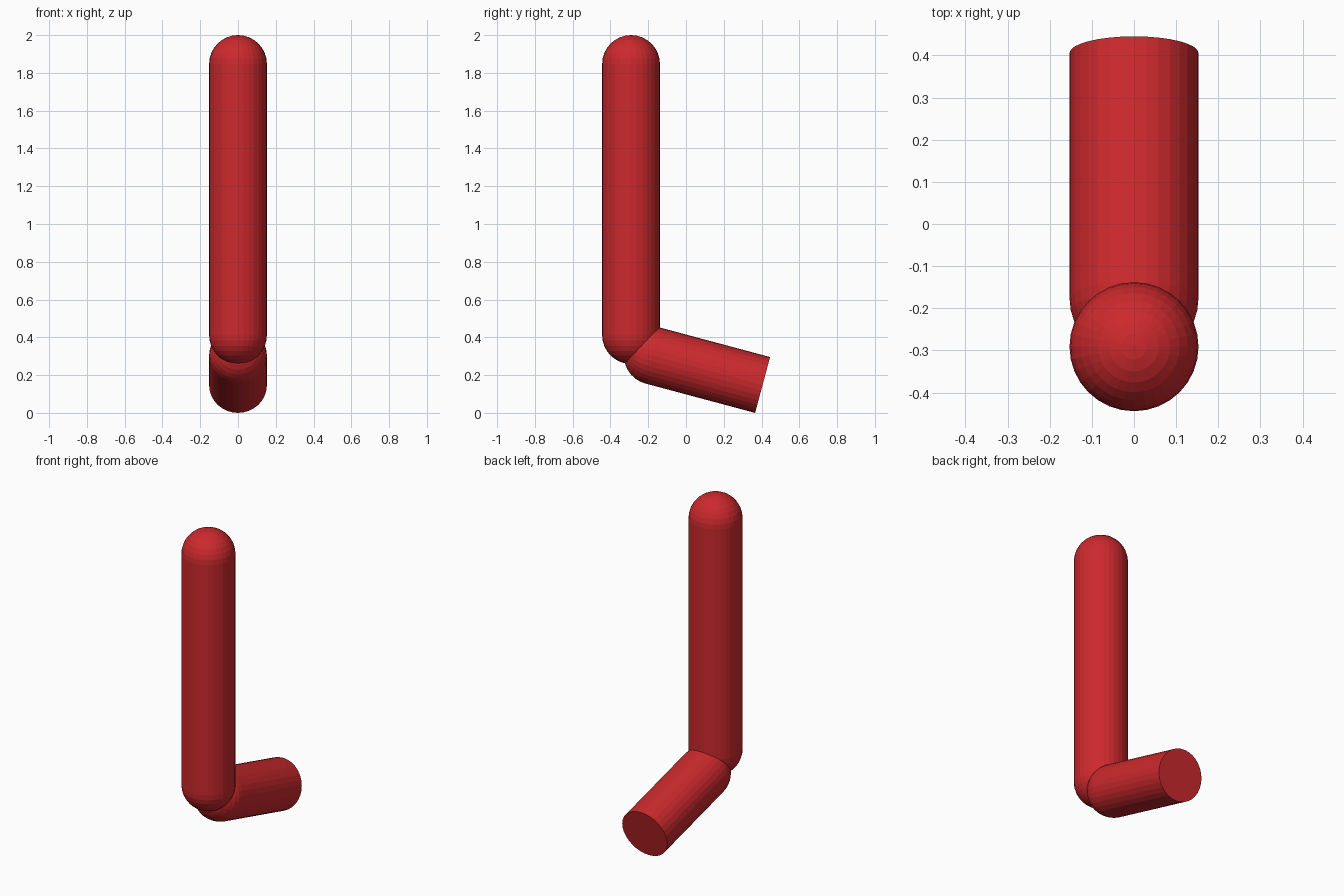
import bpy, bmesh, math
from mathutils import Vector, Matrix

if "Cube" in bpy.data.objects:
    bpy.data.objects.remove(bpy.data.objects["Cube"])

R = 0.153
SIDES = 32
RINGS = 8

red = bpy.data.materials.new("red")
red.diffuse_color = (0.6, 0.022, 0.026, 1)
red.use_nodes = True
red.node_tree.nodes["Principled BSDF"].inputs["Base Color"].default_value = red.diffuse_color


def rod(name, start, end, round_end):
    """Lathe a rod from start to end: domed at start, domed or flat at end."""
    start, end = Vector(start), Vector(end)
    length = (end - start).length
    quarter = [i * math.pi / 2 / RINGS for i in range(RINGS + 1)]
    profile = [(R * math.sin(a), -R * math.cos(a)) for a in quarter]
    if round_end:
        profile += [(R * math.cos(a), length + R * math.sin(a)) for a in quarter]
    else:
        profile += [(R, length), (0, length)]

    bm = bmesh.new()
    verts = [bm.verts.new((r, 0, z)) for r, z in profile]
    edges = [bm.edges.new(pair) for pair in zip(verts, verts[1:])]
    bmesh.ops.spin(bm, geom=verts + edges, cent=(0, 0, 0), axis=(0, 0, 1),
                   angle=math.tau, steps=SIDES)
    bmesh.ops.remove_doubles(bm, verts=bm.verts, dist=1e-4)
    bmesh.ops.recalc_face_normals(bm, faces=bm.faces)

    # lay the axis along the rod, keeping the x direction
    z = (end - start).normalized()
    x = Vector((1, 0, 0))
    y = z.cross(x)
    turn = Matrix((x, y, z)).transposed().to_4x4()
    bm.transform(Matrix.Translation(start) @ turn)

    mesh = bpy.data.meshes.new(name)
    bm.to_mesh(mesh)
    bm.free()
    mesh.materials.append(red)
    obj = bpy.data.objects.new(name, mesh)
    bpy.context.collection.objects.link(obj)


# tall upright bar, domed at both ends
rod("upright_bar", (0, -0.291, 0.412), (0, -0.291, 2 - R), True)

# short bar sloping 15 degrees down to a flat cut end
tilt = math.radians(15)
tip = Vector((0, 0.4055, R * math.cos(tilt)))
back = Vector((0, -math.cos(tilt), math.sin(tilt)))
rod("sloping_foot", tip + back * 0.602, tip, False)
